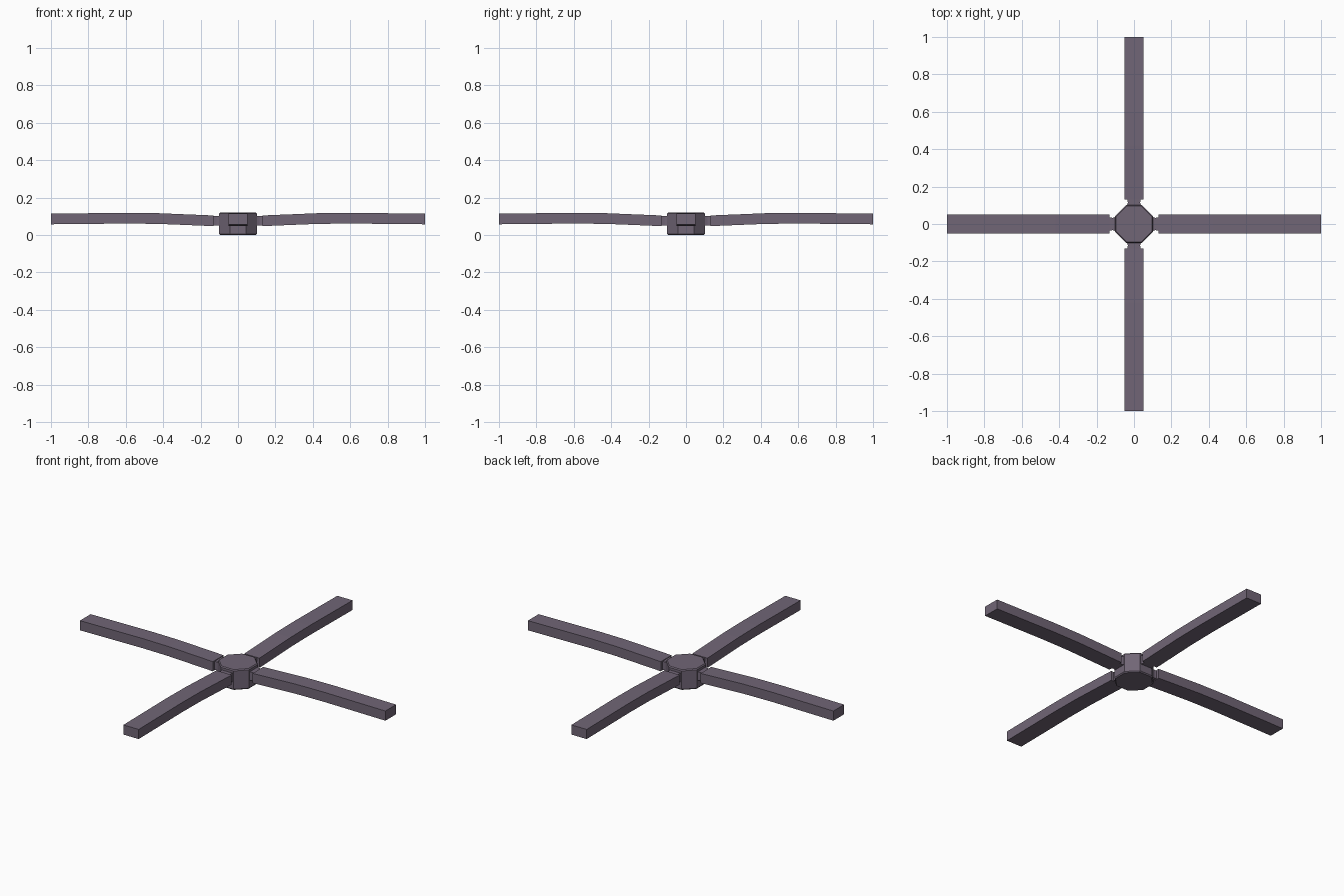
import bpy, bmesh, math
from mathutils import Matrix

if "Cube" in bpy.data.objects:
    bpy.data.objects.remove(bpy.data.objects["Cube"])

mat = bpy.data.materials.new("dusky purple")
mat.diffuse_color = (0.165, 0.132, 0.182, 1)
mat.use_nodes = True
mat.node_tree.nodes["Principled BSDF"].inputs["Base Color"].default_value = mat.diffuse_color


def loft(name, rings, turn=0.0):
    """Skin a list of equal-length rings and cap both ends."""
    bm = bmesh.new()
    loops = [[bm.verts.new(p) for p in r] for r in rings]
    n = len(loops[0])
    for a, b in zip(loops, loops[1:]):
        for i in range(n):
            j = (i + 1) % n
            bm.faces.new((a[i], a[j], b[j], b[i]))
    bm.faces.new(loops[0][::-1])
    bm.faces.new(loops[-1])
    bmesh.ops.recalc_face_normals(bm, faces=bm.faces)
    bm.transform(Matrix.Rotation(turn, 4, 'Z'))
    me = bpy.data.meshes.new(name)
    bm.to_mesh(me)
    bm.free()
    me.materials.append(mat)
    ob = bpy.data.objects.new(name, me)
    bpy.context.collection.objects.link(ob)
    return ob


def octagon(apothem, z):
    r = apothem / math.cos(math.pi / 8)
    return [(r * math.cos(math.pi / 8 + i * math.pi / 4),
             r * math.sin(math.pi / 8 + i * math.pi / 4), z) for i in range(8)]


def section(x, half, low, high):
    return [(x, -half, low), (x, half, low), (x, half, high), (x, -half, high)]


# Octagonal hub with slightly softened rims
loft("hub", [octagon(a, z) for a, z in
             ((0.096, 0), (0.101, 0.006), (0.101, 0.114), (0.096, 0.12))])

# Four gently bent blades, each joined to the hub by a narrow neck
for i, side in enumerate(("right", "back", "left", "front")):
    turn = i * math.pi / 2
    loft(side + "_blade", [section(x, 0.05, z, z + 0.057) for x, z in
                           ((0.13, 0.047), (0.42, 0.059), (0.6, 0.061), (1.0, 0.057))], turn)
    loft(side + "_neck", [section(x, h, 0.05, 0.1) for x, h in
                          ((0.09, 0.04), (0.115, 0.033), (0.14, 0.036))], turn)
